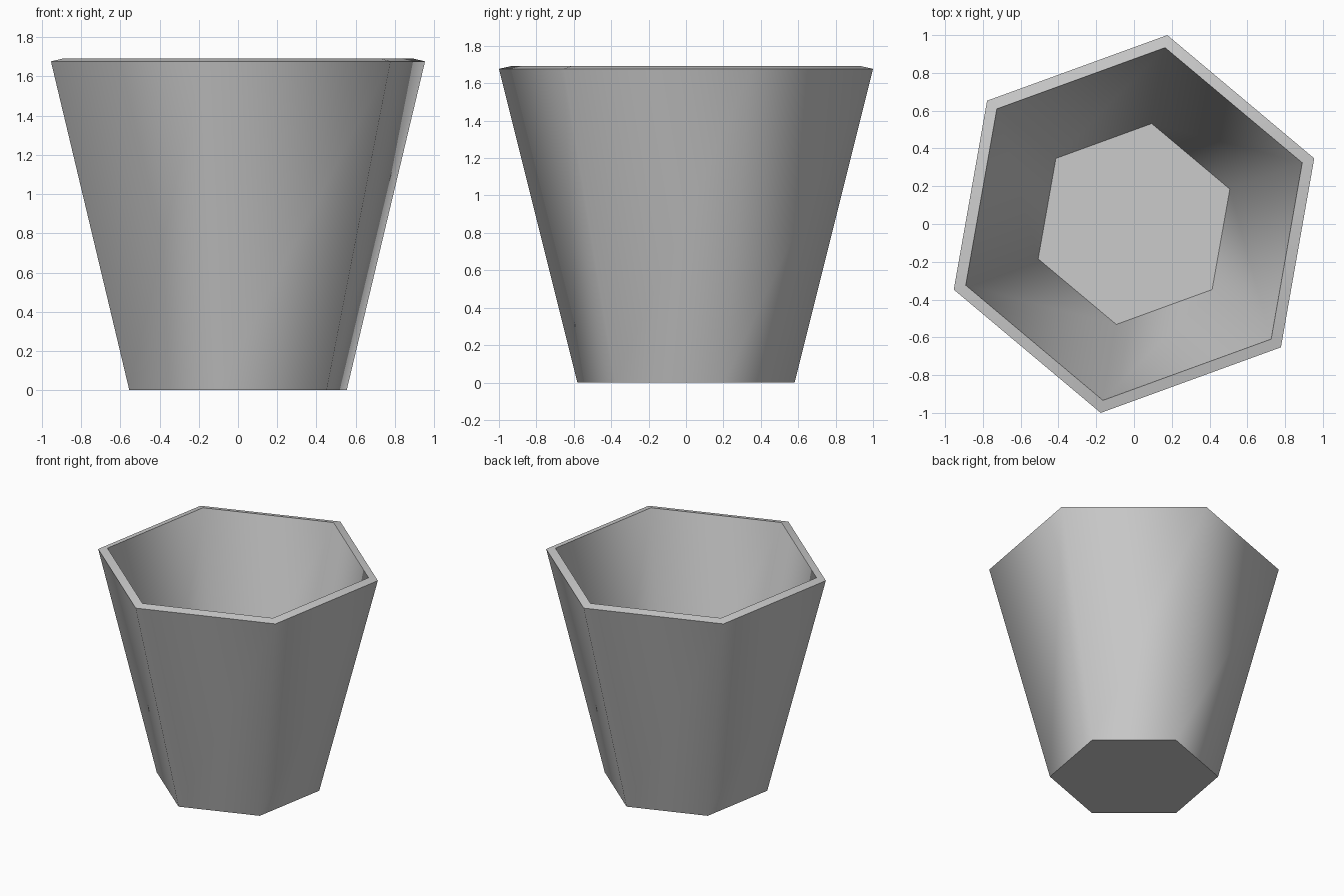
import bpy, bmesh, math

if "Cube" in bpy.data.objects:
    bpy.data.objects.remove(bpy.data.objects["Cube"])

SIDES, TURN = 6, math.radians(20)

# (corner radius, height): outer base, outer lip, inner lip, inner floor
PROFILE = [(0.59, 0.0), (1.0154, 1.677), (0.948, 1.692), (0.54, 0.075)]


def ring(bm, radius, z):
    return [bm.verts.new((radius * math.cos(TURN + i * math.tau / SIDES),
                          radius * math.sin(TURN + i * math.tau / SIDES), z))
            for i in range(SIDES)]


# Hollow tapered hexagonal cup
bm = bmesh.new()
rings = [ring(bm, r, z) for r, z in PROFILE]
for a, b in zip(rings, rings[1:]):
    for i in range(SIDES):
        j = (i + 1) % SIDES
        bm.faces.new((a[i], a[j], b[j], b[i]))
bm.faces.new(rings[0][::-1])   # underside
bm.faces.new(rings[-1])        # inner floor
bmesh.ops.recalc_face_normals(bm, faces=bm.faces[:])

mesh = bpy.data.meshes.new("hexagonal_cup")
bm.to_mesh(mesh)
bm.free()
cup = bpy.data.objects.new("hexagonal_cup", mesh)
bpy.context.collection.objects.link(cup)

grey = bpy.data.materials.new("light_grey")
grey.diffuse_color = (0.6, 0.6, 0.6, 1)
grey.use_nodes = True
grey.node_tree.nodes["Principled BSDF"].inputs["Base Color"].default_value = grey.diffuse_color
mesh.materials.append(grey)

# Walls blend softly into each other; lip and floor edges stay crisp
bpy.context.view_layer.objects.active = cup
cup.select_set(True)
bpy.ops.object.shade_smooth_by_angle(angle=math.radians(65))
